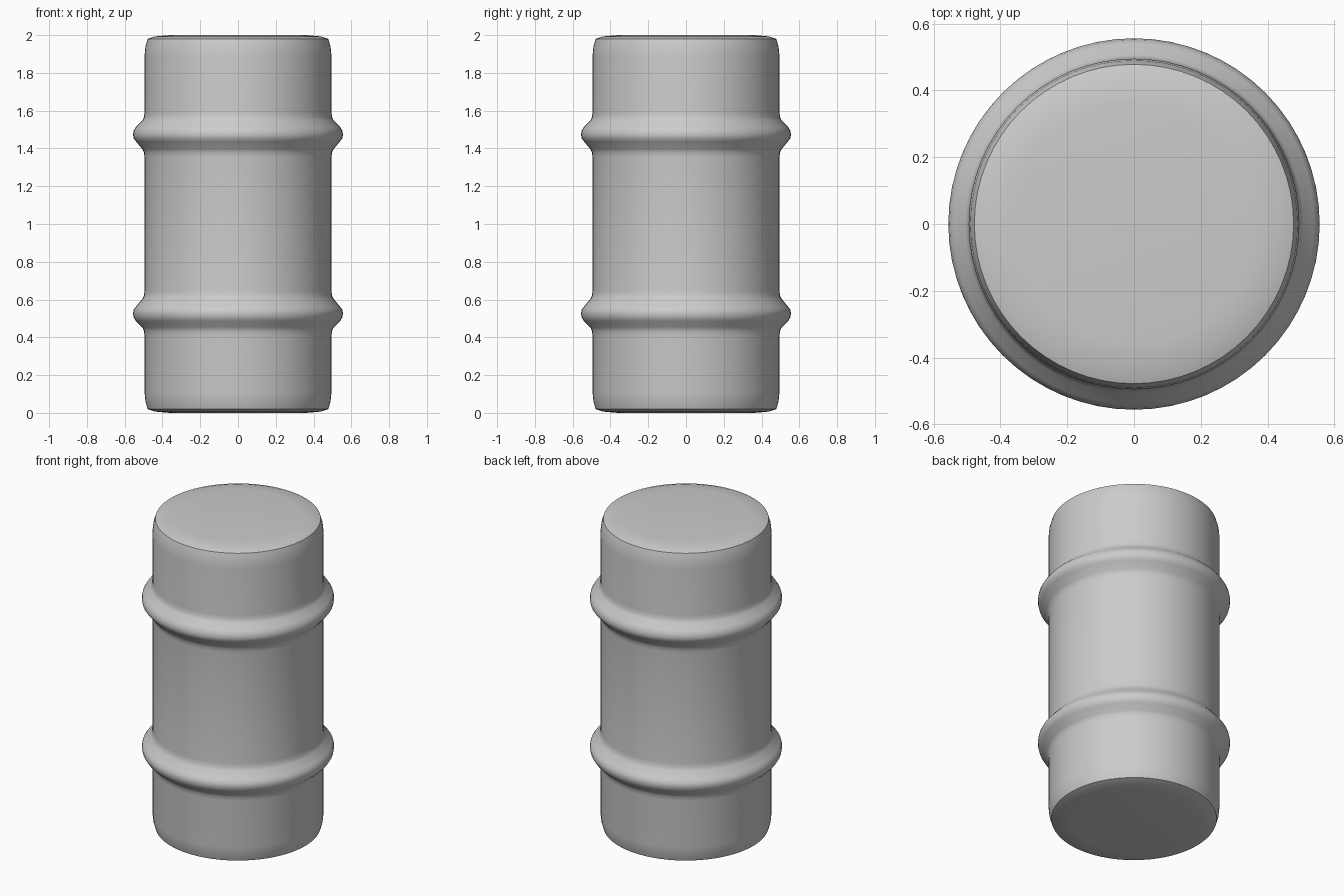
import bpy, bmesh, math
from mathutils import Vector

if "Cube" in bpy.data.objects:
    bpy.data.objects.remove(bpy.data.objects["Cube"])

SEGMENTS = 64

# Upper half of the barrel profile (radius, height), from the lid centre down
upper = [
    (0.0, 2.0), (0.36, 2.0), (0.44, 1.993), (0.478, 1.98), (0.49, 1.94), (0.495, 1.89),
    (0.495, 1.59), (0.498, 1.565), (0.506, 1.548), (0.54, 1.515),          # into the hoop
    (0.552, 1.495), (0.556, 1.473), (0.552, 1.453), (0.54, 1.437),         # hoop crown
    (0.506, 1.396), (0.498, 1.38), (0.495, 1.355),                         # out of the hoop
]
# The lower half mirrors the upper half about z = 1
profile = upper + [(r, 2.0 - z) for r, z in reversed(upper)]


def lathe(name, points):
    """Spin a profile about the z axis into a closed smooth object."""
    bm = bmesh.new()
    verts = [bm.verts.new(Vector((r, 0, z))) for r, z in points]
    edges = [bm.edges.new(pair) for pair in zip(verts, verts[1:])]
    bmesh.ops.spin(bm, geom=verts + edges, cent=(0, 0, 0), axis=(0, 0, 1),
                   angle=math.tau, steps=SEGMENTS)
    bmesh.ops.remove_doubles(bm, verts=bm.verts, dist=1e-4)
    bmesh.ops.recalc_face_normals(bm, faces=bm.faces)
    mesh = bpy.data.meshes.new(name)
    bm.to_mesh(mesh)
    bm.free()
    obj = bpy.data.objects.new(name, mesh)
    bpy.context.collection.objects.link(obj)
    bpy.context.view_layer.objects.active = obj
    obj.select_set(True)
    bpy.ops.object.shade_smooth_by_angle(angle=math.radians(30))
    return obj


# Barrel body with its two raised hoops
lathe("barrel", profile)
